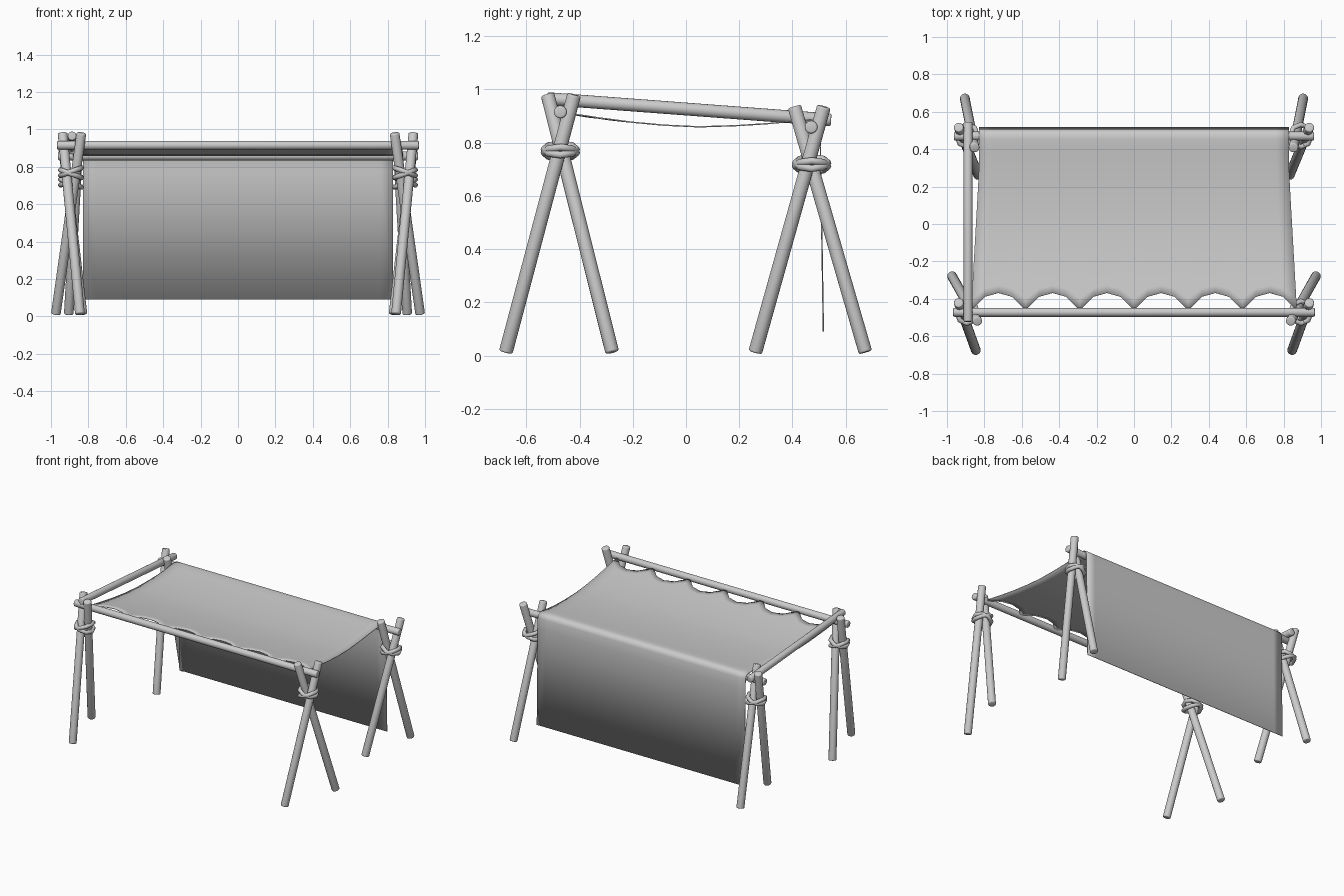
import bpy, bmesh, math
from mathutils import Vector

cube = bpy.data.objects.get("Cube")
if cube:
    bpy.data.objects.remove(cube, do_unlink=True)

SHADE = (0.6, 0.6, 0.6, 1)
grey = bpy.data.materials.new("plain_grey")
grey.use_nodes = True
grey.diffuse_color = SHADE
grey.node_tree.nodes["Principled BSDF"].inputs["Base Color"].default_value = SHADE


def finish(obj, name):
    obj.name = name
    obj.data.materials.append(grey)
    obj.data.shade_smooth()


# Round pole between two points, with softened ends
def pole(name, start, end, radius=0.026):
    a, b = Vector(start), Vector(end)
    bpy.ops.mesh.primitive_cylinder_add(vertices=16, radius=radius, depth=(b - a).length,
                                        location=(a + b) / 2)
    obj = bpy.context.object
    obj.rotation_euler = (b - a).to_track_quat('Z', 'Y').to_euler()
    bm = bmesh.new()
    bm.from_mesh(obj.data)
    rims = [e for e in bm.edges if abs(e.verts[0].co.z - e.verts[1].co.z) < 0.001]
    bmesh.ops.bevel(bm, geom=rims, offset=0.007, segments=3, profile=0.5, affect='EDGES')
    bm.to_mesh(obj.data)
    bm.free()
    finish(obj, name)


# Rope loop lashed around a leg crossing
def lashing(name, location, tilt):
    bpy.ops.mesh.primitive_torus_add(major_segments=8, minor_segments=8, major_radius=0.06,
                                     minor_radius=0.014, location=location,
                                     rotation=(0, math.radians(tilt), 0))
    finish(bpy.context.object, name)


# Crossed legs and their lashings, mirrored left and right
for side, s in (("left", 1), ("right", -1)):
    pole(f"front_leg_outer_{side}", (s * 0.845, -0.677, 0.012), (s * 0.938, -0.42, 0.98))
    pole(f"front_leg_inner_{side}", (s * 0.974, -0.277, 0.012), (s * 0.837, -0.52, 0.98))
    pole(f"back_leg_outer_{side}", (s * 0.905, 0.674, 0.012), (s * 0.852, 0.407, 0.935))
    pole(f"back_leg_inner_{side}", (s * 0.832, 0.26, 0.012), (s * 0.938, 0.518, 0.935))
    for end, y, z in (("front", -0.472, 0.768), ("back", 0.472, 0.717)):
        lashing(f"{end}_lashing_upper_{side}", (s * 0.892, y, z + 0.006), s * 20)
        lashing(f"{end}_lashing_lower_{side}", (s * 0.892, y, z - 0.006), -s * 20)

# Horizontal rails
pole("front_rail", (-0.967, -0.472, 0.915), (0.967, -0.472, 0.915), 0.024)
pole("back_rail", (-0.962, 0.47, 0.858), (0.962, 0.47, 0.858), 0.024)
pole("side_rail", (-0.887, -0.522, 0.965), (-0.887, 0.545, 0.885), 0.024)

# Sagging cloth roof that drapes over the back rail
profile = [(-0.462, 0.912), (-0.40, 0.904), (-0.33, 0.893), (-0.2, 0.876), (-0.08, 0.865),
           (0.05, 0.859), (0.2, 0.864), (0.32, 0.872), (0.41, 0.881), (0.455, 0.886),
           (0.48, 0.885), (0.497, 0.875), (0.504, 0.855), (0.505, 0.78), (0.516, 0.09)]
columns = 24
bm = bmesh.new()
rows = []
for y, z in profile:
    row = []
    half = 0.828 + 0.042 * max(0, min(1, (0.3 - y) / 0.74))
    pull = max(0, (-0.2 - y) / 0.262)
    for i in range(columns + 1):
        u = 2 * i / columns - 1
        dip = pull * abs(math.sin(3 * math.pi * (u + 1))) ** 0.7
        row.append(bm.verts.new((half * u, y + 0.093 * dip, z - 0.016 * dip)))
    rows.append(row)
for a, b in zip(rows, rows[1:]):
    for i in range(columns):
        bm.faces.new((a[i], a[i + 1], b[i + 1], b[i]))
mesh = bpy.data.meshes.new("cloth_canopy")
bm.to_mesh(mesh)
bm.free()
canopy = bpy.data.objects.new("cloth_canopy", mesh)
bpy.context.collection.objects.link(canopy)
thickness = canopy.modifiers.new("thickness", 'SOLIDIFY')
thickness.thickness = 0.005
thickness.offset = 0
finish(canopy, "cloth_canopy")
